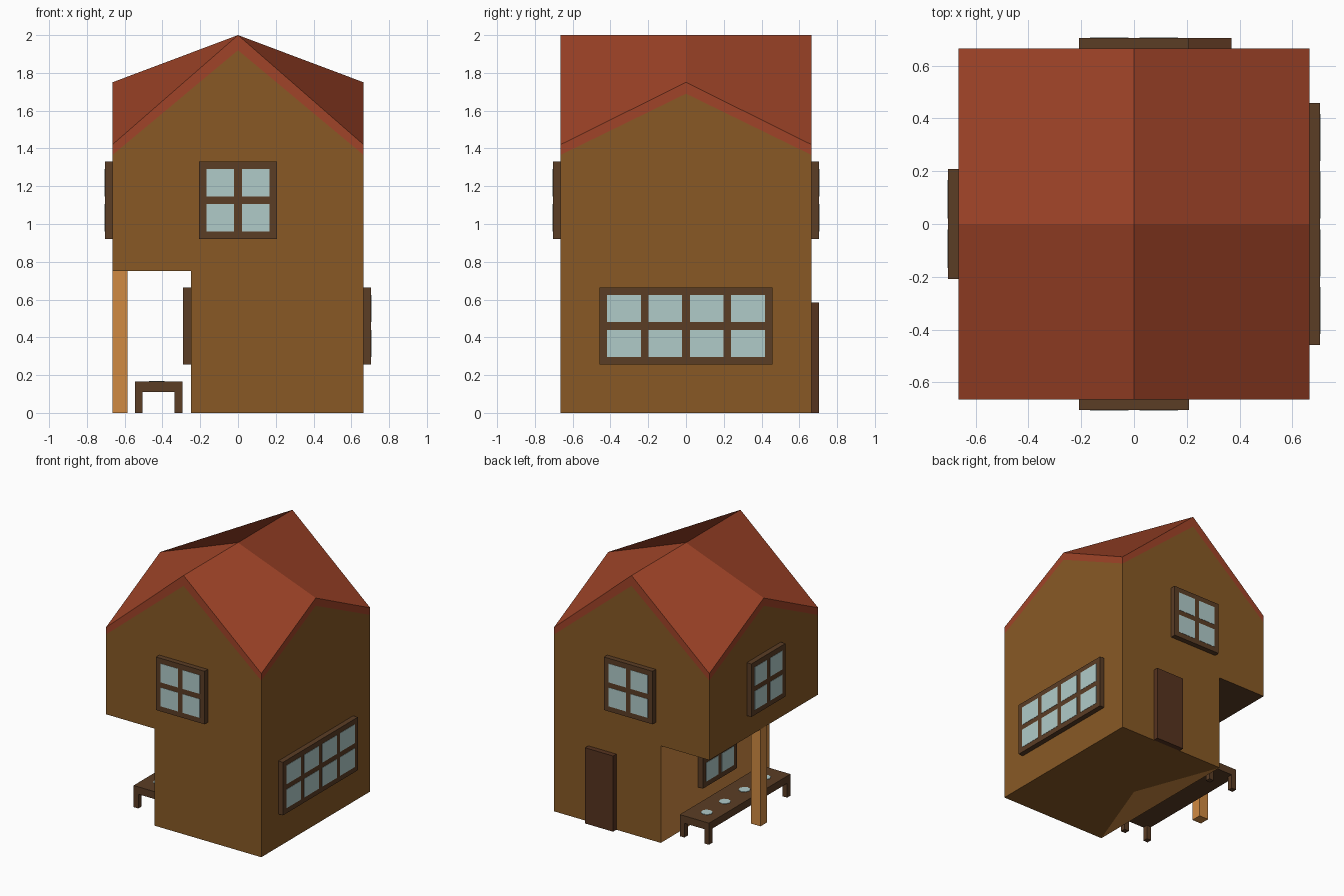
import bpy
import bmesh
import math
from mathutils import Matrix, Vector

if "Cube" in bpy.data.objects:
    bpy.data.objects.remove(bpy.data.objects["Cube"])

W = 0.665           # half width of the square house
SIDE = -0.25        # x of the recessed ground floor wall
FLOOR = 0.75        # underside of the upper storey
EAVE, FRONT_PEAK, SIDE_PEAK = 1.42, 2.0, 1.75


def material(name, hex_colour):
    def lin(c):
        c /= 255
        return c / 12.92 if c <= 0.04045 else ((c + 0.055) / 1.055) ** 2.4
    m = bpy.data.materials.new(name)
    m.diffuse_color = [lin(int(hex_colour[i:i + 2], 16)) for i in (0, 2, 4)] + [1]
    m.use_nodes = True
    m.node_tree.nodes["Principled BSDF"].inputs["Base Color"].default_value = m.diffuse_color
    return m


WALL = material("wall brown", "885925")
ORANGE = material("light timber", "D08A42")
DARK = material("dark timber", "5B3D25")
DOOR = material("door brown", "56331F")
GLASS = material("pale glass", "B0CBC9")
ROOF = material("roof red", "A04428")
MATS = [WALL, ORANGE, DARK, DOOR, GLASS, ROOF]


def make_object(name, verts, faces, mats):
    """Flat shaded mesh; mats holds one material per face."""
    me = bpy.data.meshes.new(name)
    me.from_pydata(verts, [], faces)
    used = [m for m in MATS if m in mats]
    for m in used:
        me.materials.append(m)
    for p, m in zip(me.polygons, mats):
        p.material_index = used.index(m)
    ob = bpy.data.objects.new(name, me)
    bpy.context.collection.objects.link(ob)
    return ob


def boxes(name, spans, mat, angle=0):
    """One object from boxes given as (x0, x1, y0, y1, z0, z1), turned about z."""
    bm = bmesh.new()
    for x0, x1, y0, y1, z0, z1 in spans:
        mx = Matrix.Translation(((x0 + x1) / 2, (y0 + y1) / 2, (z0 + z1) / 2))
        mx = mx @ Matrix.Diagonal((x1 - x0, y1 - y0, z1 - z0, 1))
        bmesh.ops.create_cube(bm, size=1, matrix=mx)
    bm.transform(Matrix.Rotation(math.radians(angle), 4, 'Z'))
    me = bpy.data.meshes.new(name)
    bm.to_mesh(me)
    bm.free()
    me.materials.append(mat)
    ob = bpy.data.objects.new(name, me)
    bpy.context.collection.objects.link(ob)
    return ob


# House walls: polygons drawn on each side, with a red band under the roof edge
polys = []


def on_side(points, angle, mat, dist=W):
    rot = Matrix.Rotation(math.radians(angle), 3, 'Z')
    polys.append(([rot @ Vector((u, -dist, z)) for u, z in points], mat))


def gable(base, angle, peak, drop):
    low = EAVE - 0.055
    on_side(base + [(W, low), (0, peak - drop), (-W, low)], angle, WALL)
    on_side([(W, low), (W, EAVE), (0, peak), (0, peak - drop)], angle, ROOF)
    on_side([(-W, EAVE), (-W, low), (0, peak - drop), (0, peak)], angle, ROOF)


gable([(-W, FLOOR), (SIDE, FLOOR), (SIDE, 0), (W, 0)], 0, FRONT_PEAK, 0.08)
gable([(-W, 0), (-SIDE, 0), (-SIDE, FLOOR), (W, FLOOR)], 180, FRONT_PEAK, 0.08)
gable([(-W, 0), (W, 0)], 90, SIDE_PEAK, 0.06)
gable([(-W, FLOOR), (W, FLOOR)], -90, SIDE_PEAK, 0.06)
# recessed porch wall, porch ceiling and ground faces
on_side([(-W, 0), (W, 0), (W, FLOOR), (-W, FLOOR)], -90, ORANGE, -SIDE)
polys.append(([(-W, -W, FLOOR), (-W, W, FLOOR), (SIDE, W, FLOOR), (SIDE, -W, FLOOR)], DARK))
polys.append(([(SIDE, W, 0), (W, W, 0), (W, -W, 0), (SIDE, -W, 0), (0, 0, 0)], WALL))
polys.append(([(SIDE, -W, 0), (SIDE, W, 0), (0, 0, 0)], ORANGE))

verts, faces = [], []
for pts, _ in polys:
    faces.append(range(len(verts), len(verts) + len(pts)))
    verts += [tuple(p) for p in pts]
make_object("house_walls", verts, [list(f) for f in faces], [m for _, m in polys])

# Roof: four quads meeting at the centre of the level ridge
verts, faces = [], []
for sx in (-1, 1):
    for sy in (-1, 1):
        quad = [(sx * W, 0, SIDE_PEAK), (0, 0, FRONT_PEAK),
                (0, sy * W, FRONT_PEAK), (sx * W, sy * W, EAVE)]
        i = len(verts)
        verts += quad
        faces.append([i, i + 1, i + 2, i + 3] if sx * sy < 0 else [i, i + 3, i + 2, i + 1])
make_object("roof", verts, faces, [ROOF] * 4)


# Windows: a raised frame with thin glass panes in two rows
def window(name, angle, dist, width, z0, cols):
    h, b = 0.41, 0.04
    y = -(dist + 0.04)
    boxes(name + "_frame", [(-width / 2, width / 2, y, -dist, z0, z0 + h)], DARK, angle)
    pw = (width - b * (cols + 1)) / cols
    ph = (h - 3 * b) / 2
    panes = []
    for c in range(cols):
        for r in range(2):
            x = -width / 2 + b + c * (pw + b)
            z = z0 + b + r * (ph + b)
            panes.append((x, x + pw, y - 0.002, y + 0.002, z, z + ph))
    boxes(name + "_panes", panes, GLASS, angle)


window("front_window", 0, W, 0.415, 0.92, 2)
window("back_window", 180, W, 0.415, 0.92, 2)
window("left_window", -90, W, 0.415, 0.92, 2)
window("porch_window", -90, -SIDE, 0.415, 0.255, 2)
window("right_window", 90, W, 0.915, 0.255, 4)

# Back door and porch post
boxes("back_door", [(0.13, 0.37, W, W + 0.04, 0, 0.585)], DOOR)
boxes("porch_post", [(-W, -0.585, -0.04, 0.04, 0, FLOOR)], ORANGE)

# Porch table: top and four corner legs
X0, X1, L, LEG = -0.545, -0.295, 0.497, 0.04
parts = [(X0, X1, -L, L, 0.11, 0.167)]
for x in (X0, X1 - LEG):
    for y in (-L, L - LEG):
        parts.append((x, x + LEG, y, y + LEG, 0, 0.11))
boxes("porch_table", parts, DARK)

# Pale dishes on the table
bm = bmesh.new()
for y in (0.36, 0.14, -0.1, -0.35):
    bmesh.ops.create_cone(bm, cap_ends=True, segments=8, radius1=0.042, radius2=0.042,
                          depth=0.004, matrix=Matrix.Translation((-0.43, y, 0.168)))
me = bpy.data.meshes.new("table_dishes")
bm.to_mesh(me)
bm.free()
me.materials.append(GLASS)
bpy.context.collection.objects.link(bpy.data.objects.new("table_dishes", me))
